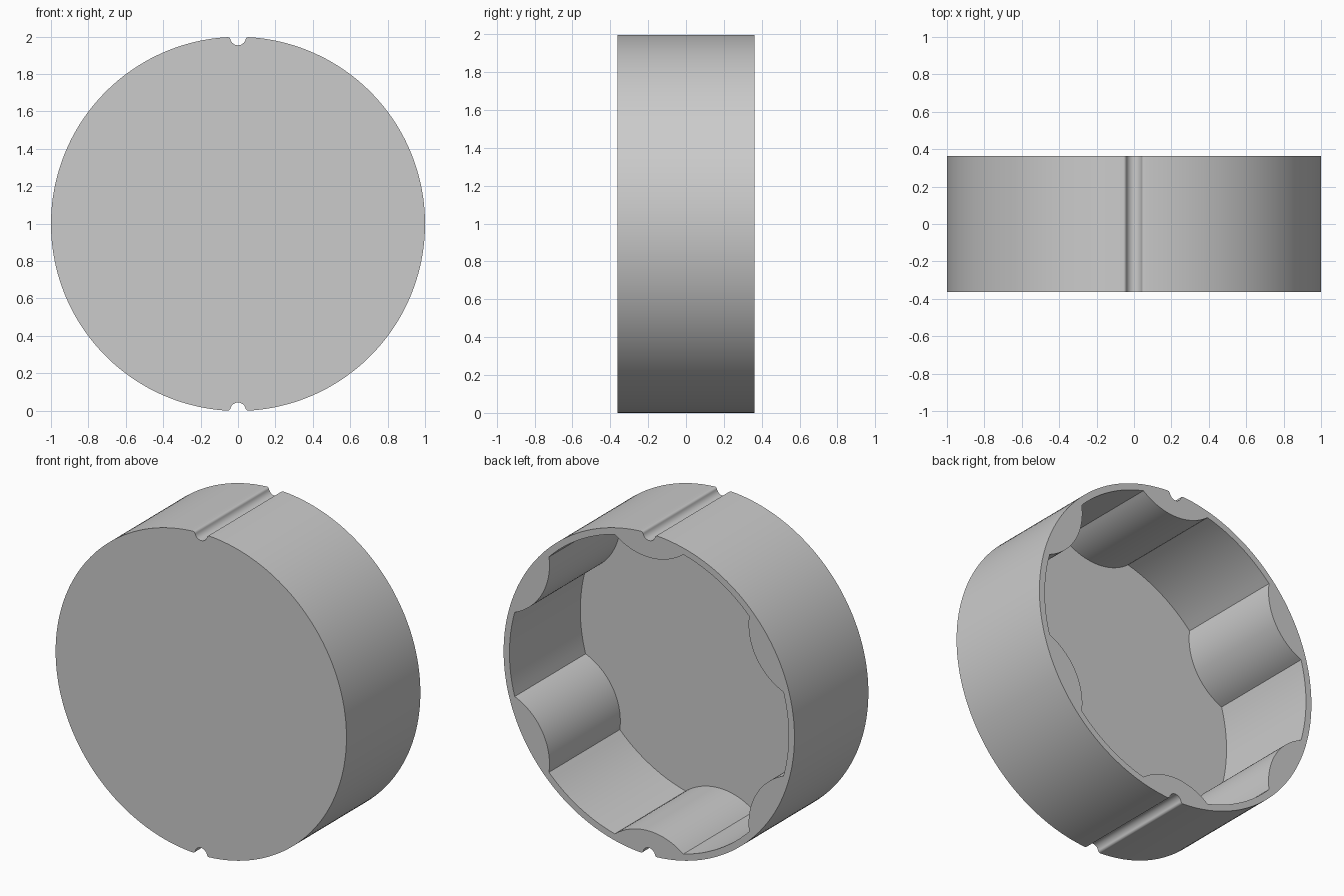
import bpy, bmesh
from math import sin, cos, tan, pi, radians, sqrt, atan2, asin
from mathutils import Vector, Matrix

if "Cube" in bpy.data.objects:
    bpy.data.objects.remove(bpy.data.objects["Cube"], do_unlink=True)

HALF_DEPTH = 0.363
FLOOR = 0.03
MID_Z = 0.9985


def arc(cx, cy, r, a0, a1, n):
    """Points on an arc, both ends included."""
    return [Vector((cx + r * cos(a0 + (a1 - a0) * i / n),
                    cy + r * sin(a0 + (a1 - a0) * i / n))) for i in range(n + 1)]


def repeat(points, times):
    """Turn a section clockwise around the centre, dropping shared end points."""
    out = []
    for k in range(times):
        turn = Matrix.Rotation(-2 * pi * k / times, 2)
        out += [turn @ p for p in points[:-1]]
    return out


def outer_outline(groove_r=0.042, groove_y=0.997, fillet=0.016):
    """Unit circle with a rounded groove at the top and the bottom."""
    # Fillet centre touches both the rim circle and the groove circle
    far, near = 1 - fillet, groove_r + fillet
    fy = (far ** 2 - near ** 2 + groove_y ** 2) / (2 * groove_y)
    fx = sqrt(far ** 2 - fy ** 2)
    to_groove = atan2(groove_y - fy, -fx)
    to_rim = atan2(fy, fx)
    right = arc(0, groove_y, groove_r, -pi / 2, to_groove - pi, 8)
    right += arc(fx, fy, fillet, to_groove, to_rim, 8)[1:]
    left = [Vector((-p.x, p.y)) for p in reversed(right[1:])]
    rim = arc(0, 0, 1, to_rim, -pi + (pi - to_rim), 1)[:1]
    rim = arc(0, 0, 1, to_rim, -to_rim, 90)
    return repeat(left + right + rim[1:-1] + [-left[0]], 2)


def inner_outline(bore=0.96, lobe_tip=0.85, half_angle=radians(14.2)):
    """Bore with six rounded lobes bulging inwards, one at the top."""
    half_w, base = bore * sin(half_angle), bore * cos(half_angle)
    sag = base - lobe_tip
    r = (half_w ** 2 + sag ** 2) / (2 * sag)
    spread = asin(half_w / r)
    lobe = arc(0, lobe_tip + r, r, -pi / 2 - spread, -pi / 2 + spread, 24)
    wall = arc(0, 0, bore, pi / 2 - half_angle, pi / 6 + half_angle, 12)
    return repeat(lobe + wall[1:], 6)


def ring(bm, outline, y):
    verts = [bm.verts.new((p.x, y, p.y + MID_Z)) for p in outline]
    edges = [bm.edges.new((v, verts[i - 1])) for i, v in enumerate(verts)]
    return verts, edges


def bridge(bm, a, b):
    for i in range(len(a)):
        bm.faces.new((a[i - 1], a[i], b[i], b[i - 1]))


# Open cup: outer skin, lobed pocket, closed front and flat rim at the back
bm = bmesh.new()
outer, inner = outer_outline(), inner_outline()
front, front_edges = ring(bm, outer, -HALF_DEPTH)
back, back_edges = ring(bm, outer, HALF_DEPTH)
pocket_top, top_edges = ring(bm, inner, HALF_DEPTH)
pocket_floor, floor_edges = ring(bm, inner, -HALF_DEPTH + FLOOR)
bridge(bm, front, back)
bridge(bm, pocket_floor, pocket_top)
bm.faces.new(front)
bm.faces.new(pocket_floor)
bmesh.ops.triangle_fill(bm, edges=back_edges + top_edges, use_beauty=True,
                        normal=(0, 1, 0))
bmesh.ops.recalc_face_normals(bm, faces=bm.faces)
mesh = bpy.data.meshes.new("lobed_cup")
bm.to_mesh(mesh)
bm.free()
cup = bpy.data.objects.new("lobed_cup", mesh)
bpy.context.collection.objects.link(cup)

# Plain grey
grey = bpy.data.materials.new("light_grey")
grey.use_nodes = True
grey.diffuse_color = (0.6, 0.6, 0.6, 1)
grey.node_tree.nodes["Principled BSDF"].inputs["Base Color"].default_value = (0.6, 0.6, 0.6, 1)
mesh.materials.append(grey)

# Smooth curved walls, crisp edges
bpy.ops.object.select_all(action="DESELECT")
cup.select_set(True)
bpy.context.view_layer.objects.active = cup
bpy.ops.object.shade_smooth_by_angle(angle=radians(30))
